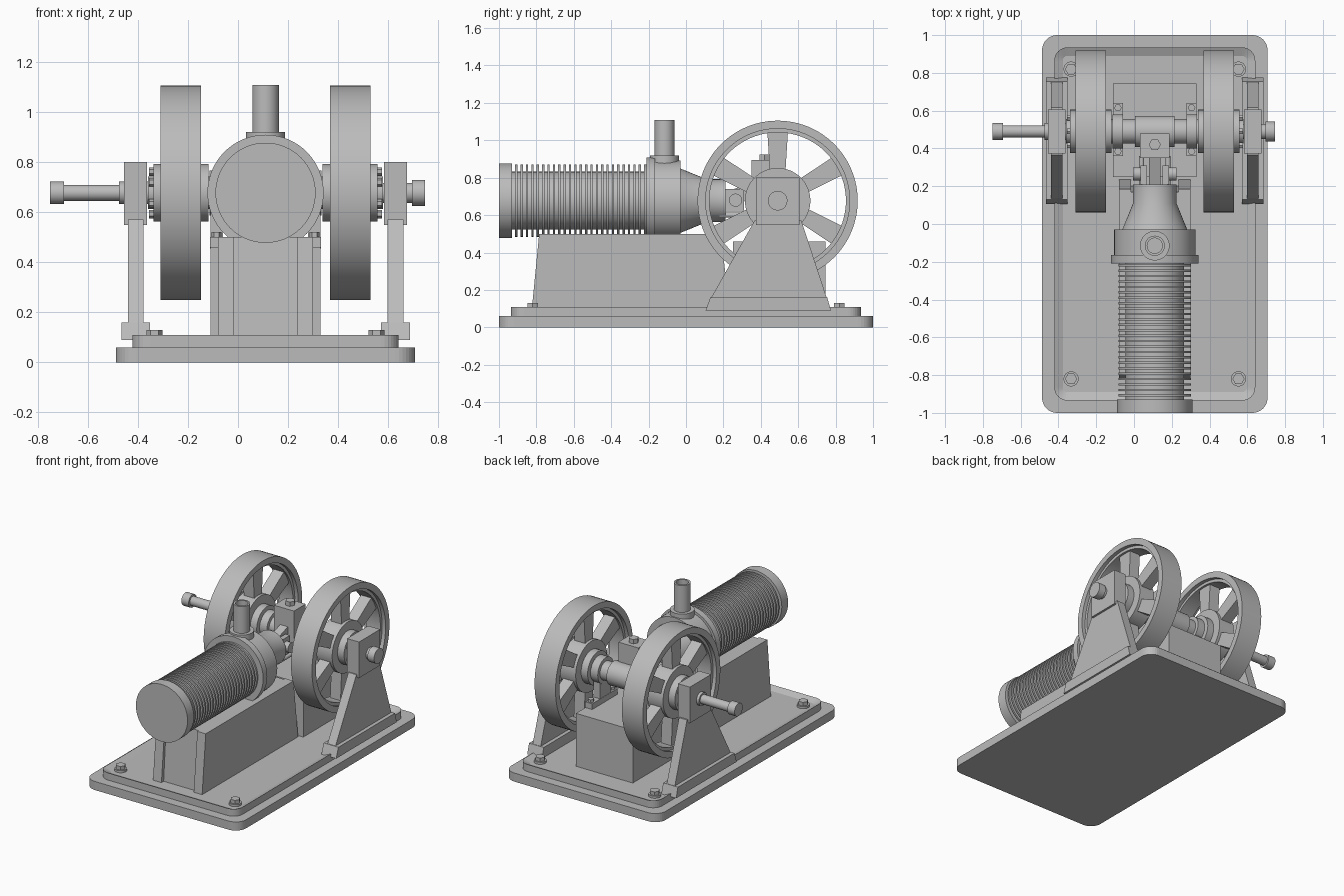
import bpy, bmesh, math
from mathutils import Matrix, Vector

cube = bpy.data.objects.get("Cube")
if cube:
    bpy.data.objects.remove(cube, do_unlink=True)

grey = bpy.data.materials.new("machine grey")
grey.use_nodes = True
tint = (0.5, 0.5, 0.5, 1)
grey.diffuse_color = tint
grey.node_tree.nodes["Principled BSDF"].inputs["Base Color"].default_value = tint

CX = 0.11            # centre plane of the engine
AY, AZ = 0.49, 0.677  # crankshaft axis
FLOOR = 0.09


def finish(name, bm, smooth=False):
    bmesh.ops.remove_doubles(bm, verts=bm.verts, dist=1e-5)
    bmesh.ops.recalc_face_normals(bm, faces=bm.faces)
    me = bpy.data.meshes.new(name)
    bm.to_mesh(me)
    bm.free()
    me.materials.append(grey)
    ob = bpy.data.objects.new(name, me)
    bpy.context.collection.objects.link(ob)
    if smooth:
        bpy.ops.object.select_all(action="DESELECT")
        ob.select_set(True)
        bpy.context.view_layer.objects.active = ob
        bpy.ops.object.shade_smooth_by_angle(angle=math.radians(32))
    return ob


def prism(name, points, to_low, to_high):
    """Join two copies of a 2D outline, placed by two functions."""
    bm = bmesh.new()
    low = [bm.verts.new(to_low(*p)) for p in points]
    high = [bm.verts.new(to_high(*p)) for p in points]
    bm.faces.new(low)
    bm.faces.new(high)
    for i in range(len(points)):
        j = (i + 1) % len(points)
        bm.faces.new((low[i], low[j], high[j], high[i]))
    return finish(name, bm)


def side_prism(name, x0, x1, points):
    return prism(name, points, lambda y, z: (x0, y, z), lambda y, z: (x1, y, z))


def box(name, x0, x1, y0, y1, z0, z1):
    return side_prism(name, x0, x1, [(y0, z0), (y1, z0), (y1, z1), (y0, z1)])


def lathe(name, profile, axis, origin, n=64, closed=False):
    """Turn (radius, distance along axis) points around an axis."""
    bm = bmesh.new()
    turn = Vector((0, 0, 1)).rotation_difference(Vector(axis)).to_matrix()
    rings = []
    for r, t in profile:
        ring = []
        for i in range(n):
            a = math.tau * i / n
            p = turn @ Vector((r * math.cos(a), r * math.sin(a), t))
            ring.append(bm.verts.new(p + Vector(origin)))
        rings.append(ring)
    if closed:
        rings.append(rings[0])
    for a, b in zip(rings, rings[1:]):
        for i in range(n):
            j = (i + 1) % n
            bm.faces.new((a[i], a[j], b[j], b[i]))
    if not closed:
        bm.faces.new(rings[0])
        bm.faces.new(rings[-1])
    return finish(name, bm, n > 8)


def rod(name, r, t0, t1, axis, origin, n=48):
    return lathe(name, [(r, t0), (r, t1)], axis, origin, n)


X, Y, Z = (1, 0, 0), (0, 1, 0), (0, 0, 1)
SHAFT = (0, AY, AZ)
BORE = (CX, 0, 0.677)


def slab(name, hx, hy, z0, z1, radius):
    pts = []
    for k, (sx, sy) in enumerate([(1, 1), (-1, 1), (-1, -1), (1, -1)]):
        for i in range(9):
            a = math.pi / 2 * (k + i / 8)
            pts.append((CX + sx * (hx - radius) + radius * math.cos(a),
                        sy * (hy - radius) + radius * math.sin(a)))
    return prism(name, pts, lambda x, y: (x, y, z0), lambda x, y: (x, y, z1))


# Base plate and upper plate with a raised rim
slab("base_plate", 0.597, 1.0, 0, 0.06, 0.08)
plate = slab("upper_plate", 0.532, 0.935, 0.06, 0.11, 0.07)
bm = bmesh.new()
bm.from_mesh(plate.data)
bm.normal_update()
top = max(bm.faces, key=lambda f: f.calc_center_median().z)
bmesh.ops.inset_region(bm, faces=[top], thickness=0.045)
bmesh.ops.translate(bm, verts=top.verts, vec=(0, 0, FLOOR - 0.11))
bm.to_mesh(plate.data)
bm.free()
for sx in (-1, 1):
    for sy in (-1, 1):
        spot = (CX + sx * 0.443, sy * 0.82, 0)
        rod("anchor_washer", 0.04, FLOOR, 0.105, Z, spot, 24)
        rod("anchor_bolt", 0.032, FLOOR, 0.13, Z, spot, 6)

# Cylinder support: centre block between two sloped cheeks
side_prism("cylinder_support", CX - 0.128, CX + 0.128,
           [(-0.80, FLOOR), (0.2, FLOOR), (0.17, 0.5), (-0.77, 0.5)])
for s in (-1, 1):
    side_prism("support_cheek", CX + s * 0.125, CX + s * 0.19,
               [(-0.825, FLOOR), (0.235, FLOOR), (0.185, 0.5), (-0.785, 0.5)])
box("crank_support", CX - 0.22, CX + 0.22, 0.25, 0.745, FLOOR, 0.46)

# Finned cylinder, collar and tapered nose
rod("cylinder_cap", 0.2, -1.0, -0.93, Y, BORE, 64)
rod("cylinder_barrel", 0.155, -0.94, -0.19, Y, BORE, 64)
for i in range(25):
    y = -0.907 + i * 0.0287
    rod("cooling_fin", 0.193, y - 0.006, y + 0.006, Y, BORE, 64)
lathe("cylinder_head", [(0.232, -0.21), (0.232, -0.165), (0.215, -0.165), (0.215, -0.03),
                        (0.172, -0.03), (0.115, 0.11), (0.115, 0.21)], Y, BORE)

# Exhaust pipe with flange and open top
lathe("exhaust_pipe", [(0.078, 0.86), (0.078, 0.92), (0.053, 0.92), (0.053, 1.108),
                       (0.04, 1.108), (0.04, 0.9), (0.001, 0.9)], Z, (CX, -0.115, 0), 40)

# Flywheels
for s in (-1, 1):
    wx = CX + s * 0.338
    mid = (wx, AY, AZ)
    lathe("flywheel_rim", [(0.428, -0.081), (0.428, 0.081), (0.385, 0.081), (0.385, 0.055),
                           (0.365, 0.055), (0.365, -0.055), (0.385, -0.055), (0.385, -0.081)],
          X, mid, 96, True)
    lathe("flywheel_hub", [(0.115, -0.11), (0.115, -0.06), (0.175, -0.06), (0.175, 0.06),
                           (0.115, 0.06), (0.115, 0.11)], X, mid)
    for k in range(6):
        a = math.pi / 2 + k * math.pi / 3
        u, v = (math.cos(a), math.sin(a)), (-math.sin(a), math.cos(a))
        pts = [(AY + r * u[0] + w * v[0], AZ + r * u[1] + w * v[1])
               for r, w in ((0.16, -0.042), (0.37, -0.055), (0.37, 0.055), (0.16, 0.042))]
        side_prism("flywheel_spoke", wx - 0.04, wx + 0.04, pts)
        rod("hub_bolt", 0.017, 0.1, 0.128, (s, 0, 0),
            (wx, AY + 0.085 * u[0], AZ + 0.085 * u[1]), 6)

    # Outer bearing stand
    bx = CX + s * 0.519
    side_prism("stand_foot", bx - 0.057, bx + 0.057,
               [(0.105, FLOOR), (0.775, FLOOR), (0.755, 0.16), (0.13, 0.16)])
    side_prism("stand_plate", bx - 0.031, bx + 0.031,
               [(0.13, 0.15), (0.755, 0.15), (0.617, 0.57), (0.366, 0.57)])
    box("bearing_block", bx - 0.046, bx + 0.046, AY - 0.117, AY + 0.117, 0.548, 0.8)

    # Inner bearing with pedestal and clamp bolts
    ix = CX + s * 0.195
    box("inner_pedestal", ix - 0.027, ix + 0.027, 0.36, 0.64, 0.455, 0.5)
    box("inner_bearing_post", ix - 0.025, ix + 0.025, 0.43, 0.55, 0.49, 0.65)
    rod("inner_bearing", 0.09, -0.028, 0.028, X, (ix, AY, AZ))
    for y in (0.385, 0.615):
        rod("pedestal_bolt", 0.02, 0.49, 0.52, Z, (ix, y, 0), 6)

    # Crosshead guides and pin ends
    rod("guide_rod", 0.014, 0.18, 0.36, Y, (CX + s * 0.07, 0, 0.6), 16)
    box("crosshead_cheek", CX + s * 0.04, CX + s * 0.075, 0.19, 0.31, 0.62, 0.74)
    rod("crosshead_pin_end", 0.035, 0.07, 0.115, (s, 0, 0), (CX, 0.265, 0.68), 24)

# Crankshaft with stepped ends
lathe("crankshaft", [(0.045, -0.75), (0.045, -0.694), (0.032, -0.694), (0.032, -0.475),
                     (0.045, -0.475), (0.045, -0.36), (0.065, -0.36), (0.065, 0.58),
                     (0.04, 0.58), (0.04, 0.695), (0.052, 0.695), (0.052, 0.746)], X, SHAFT, 48)

# Big end, cap and connecting rod
rod("big_end_bearing", 0.083, -0.105, 0.105, X, (CX, AY, AZ))
box("big_end_block", CX - 0.078, CX + 0.078, 0.35, 0.48, 0.66, 0.895)
rod("big_end_nut", 0.032, 0.89, 0.925, Z, (CX, 0.42, 0), 6)
side_prism("connecting_rod", CX - 0.03, CX + 0.03,
           [(0.2, 0.64), (0.4, 0.70), (0.4, 0.79), (0.2, 0.72)])
